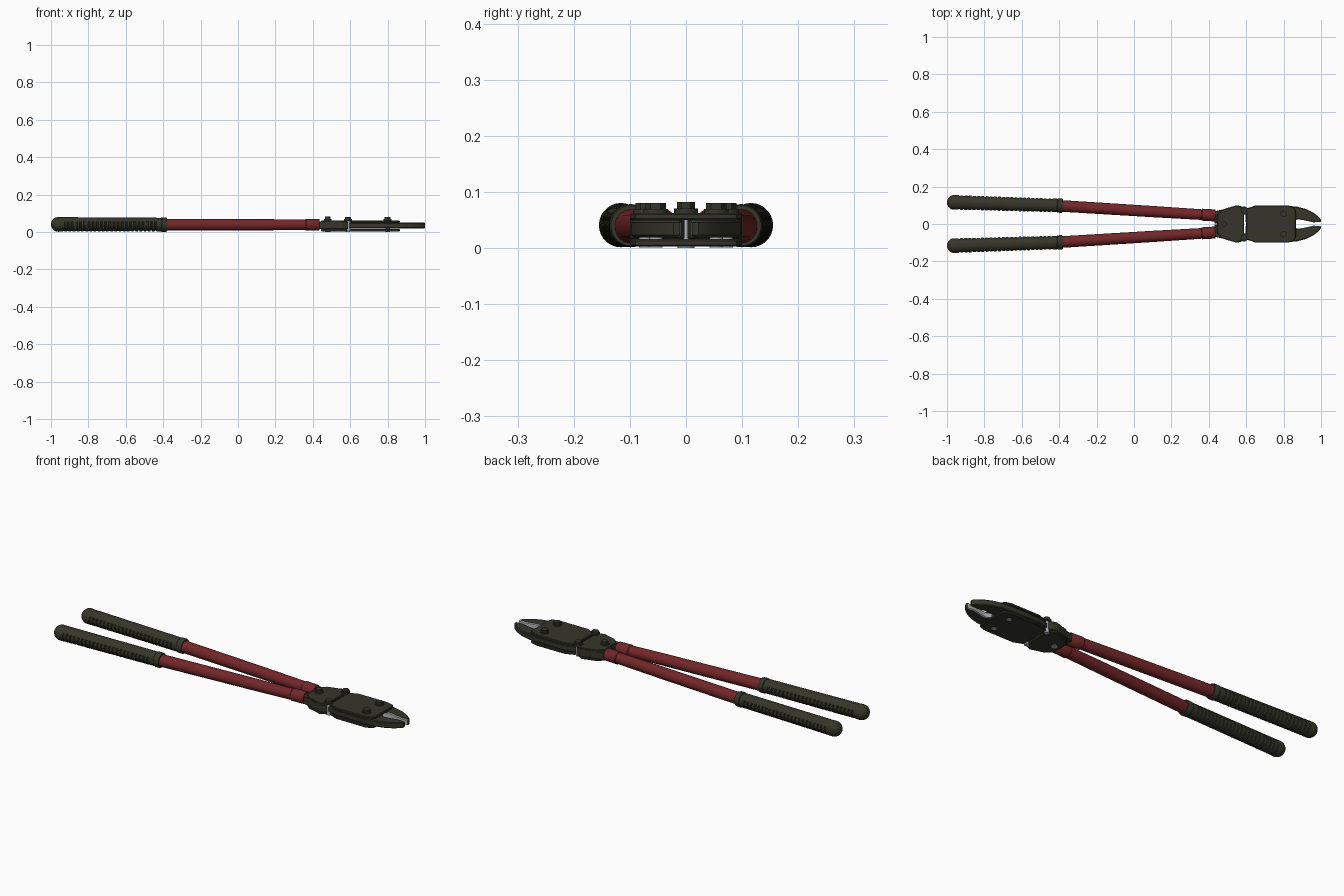
import bpy, bmesh, math
from mathutils import Vector

if "Cube" in bpy.data.objects:
    bpy.data.objects.remove(bpy.data.objects["Cube"])


def mat(name, rgb):
    m = bpy.data.materials.new(name)
    m.diffuse_color = (*rgb, 1)
    m.use_nodes = True
    m.node_tree.nodes["Principled BSDF"].inputs["Base Color"].default_value = m.diffuse_color
    return m


DARK = mat("dark olive", (0.036, 0.036, 0.024))
RED = mat("handle red", (0.17, 0.02, 0.022))
STEEL = mat("bare steel", (0.45, 0.46, 0.48))
ZC = 0.042


def finish(name, bm, mats, smooth=True):
    bmesh.ops.recalc_face_normals(bm, faces=bm.faces)
    me = bpy.data.meshes.new(name)
    bm.to_mesh(me)
    bm.free()
    ob = bpy.data.objects.new(name, me)
    bpy.context.collection.objects.link(ob)
    for m in mats:
        me.materials.append(m)
    if smooth:
        bpy.ops.object.select_all(action='DESELECT')
        ob.select_set(True)
        bpy.context.view_layer.objects.active = ob
        bpy.ops.object.shade_smooth_by_angle(angle=math.radians(35))
    return ob


def loft(name, a, b, rings, m, seg=28, flat_top=0):
    """Tube from a to b; rings = (distance fraction, radius, rib on the underside)."""
    a, b = Vector(a), Vector(b)
    d = (b - a).normalized()
    side = d.cross(Vector((0, 0, 1))).normalized()
    up = side.cross(d)
    bm = bmesh.new()
    loops = []
    for t, r, rib in rings:
        loop = []
        for i in range(seg):
            w = 2 * math.pi * i / seg
            rr = r - rib * (1 if math.sin(w) < 0.25 else 0)
            loop.append(bm.verts.new(a.lerp(b, t) + rr * (side * math.cos(w) + up * math.sin(w))))
        loops.append(loop)
    for p, q in zip(loops, loops[1:]):
        for i in range(seg):
            j = (i + 1) % seg
            bm.faces.new((p[i], p[j], q[j], q[i]))
    bm.faces.new(loops[0])
    bm.faces.new(loops[-1])
    return finish(name, bm, [m])


def plate(name, pts, z0, z1, side=1, bevel=0.003, edge=False):
    """Extruded outline; edge=True leaves the inward-facing cutting sides bare steel."""
    bm = bmesh.new()
    f = bm.faces.new([bm.verts.new((x, y * side, z0)) for x, y in pts])
    ext = bmesh.ops.extrude_face_region(bm, geom=[f])["geom"]
    bmesh.ops.translate(bm, vec=(0, 0, z1 - z0), verts=[v for v in ext if isinstance(v, bmesh.types.BMVert)])
    bmesh.ops.recalc_face_normals(bm, faces=bm.faces)
    rim = [e for e in bm.edges if abs(e.verts[0].co.z - e.verts[1].co.z) < 1e-6]
    bmesh.ops.bevel(bm, geom=rim, offset=bevel, segments=1, affect='EDGES')
    bm.normal_update()
    if edge:
        for f in bm.faces:
            if f.normal.y * side < -0.5 and f.calc_center_median().x > 0.86:
                f.material_index = 1
    return finish(name, bm, [DARK, STEEL])


def cyl(name, x, y, z0, z1, r, m, seg=24):
    bm = bmesh.new()
    bmesh.ops.create_cone(bm, cap_ends=True, segments=seg, radius1=r, radius2=r, depth=z1 - z0)
    bmesh.ops.translate(bm, vec=(x, y, (z0 + z1) / 2), verts=bm.verts)
    return finish(name, bm, [m])


# grip profile: rounded end, ribs below, collar at the front
L = 0.62
grip = [((0.039 - 0.039 * math.cos(w)) / L, 0.039 * math.sin(w) + 0.0005, 0)
        for w in [math.pi / 2 * k / 8 for k in range(9)]]
for i in range(23):
    t = 0.1 + i * 0.036
    r = 0.039 - 0.003 * t
    grip += [(t, r, 0), (t + 0.004, r, 0.0035), (t + 0.014, r, 0.0035), (t + 0.018, r, 0)]
grip += [(0.95, 0.036, 0), (0.955, 0.0385, 0), (0.99, 0.0385, 0), (1, 0.036, 0)]

jaw = [(0.595, 0.012), (0.595, 0.082), (0.65, 0.097), (0.82, 0.097), (0.87, 0.093), (0.92, 0.08),
       (0.96, 0.06), (0.99, 0.036), (1.0, 0.022), (0.998, 0.011), (0.96, 0.009), (0.935, 0.014),
       (0.90, 0.022), (0.87, 0.024), (0.85, 0.012)]
lever = [(0.43, 0.003), (0.43, 0.068), (0.475, 0.078), (0.52, 0.092), (0.55, 0.1), (0.575, 0.094),
         (0.588, 0.083), (0.588, 0.02), (0.55, 0.009), (0.50, 0.003)]

for s, tag in ((1, "left"), (-1, "right")):
    # handles
    loft("grip_" + tag, (-1.0, s * 0.117, ZC + 0.002), (-0.38, s * 0.098, ZC + 0.001), grip, DARK)
    loft("handle_tube_" + tag, (-0.42, s * 0.0985, ZC), (0.43, s * 0.046, ZC),
         [(0, 0.031, 0), (0.6, 0.03, 0), (1, 0.028, 0)], RED)
    loft("handle_collar_" + tag, (0.36, s * 0.05, ZC), (0.435, s * 0.0455, ZC),
         [(0, 0.028, 0), (0.06, 0.032, 0), (0.94, 0.032, 0), (1, 0.029, 0)], RED)
    # cutting head
    plate("lever_" + tag, lever, 0.018, 0.060, s)
    plate("jaw_" + tag, jaw, 0.022, 0.053, s, 0.004, True)
    # bolts joining the jaws
    for x, y, n in ((0.588, 0.072, "rear"), (0.80, 0.054, "front")):
        cyl(f"bolt_washer_{n}_{tag}", x, s * y, 0.063, 0.073, 0.022, DARK)
        cyl(f"bolt_head_{n}_{tag}", x, s * y, 0.072, 0.083, 0.018, DARK, 6)
        cyl(f"bolt_shank_{n}_{tag}", x, s * y, 0.004, 0.066, 0.012, STEEL)

# tie plates over and under the head
half = [(0.60, 0.08), (0.65, 0.1), (0.82, 0.1), (0.855, 0.09), (0.865, 0.07)]
tie = half + [(x, -y) for x, y in reversed(half)]
rear = [(0.445, 0.05), (0.475, 0.078), (0.55, 0.1), (0.588, 0.082)]
hinge = rear + [(x, -y) for x, y in reversed(rear)]
for z, tag in ((0.053, "top"), (0.006, "bottom")):
    plate("tie_plate_" + tag, tie, z, z + 0.013)
    plate("hinge_plate_" + tag, hinge, z, z + 0.013)

# centre pivot
cyl("pivot_pin", 0.48, 0, 0.006, 0.066, 0.009, STEEL)
cyl("pivot_nut", 0.48, 0, 0.003, 0.012, 0.015, STEEL)
cyl("pivot_washer", 0.48, 0, 0.063, 0.074, 0.021, DARK)
cyl("pivot_bolt_head", 0.48, 0, 0.072, 0.085, 0.016, DARK, 6)

# rest the tool on the ground plane
bpy.context.view_layer.update()
low = min((o.matrix_world @ v.co).z for o in bpy.data.objects for v in o.data.vertices)
for o in bpy.data.objects:
    o.location.z -= low
